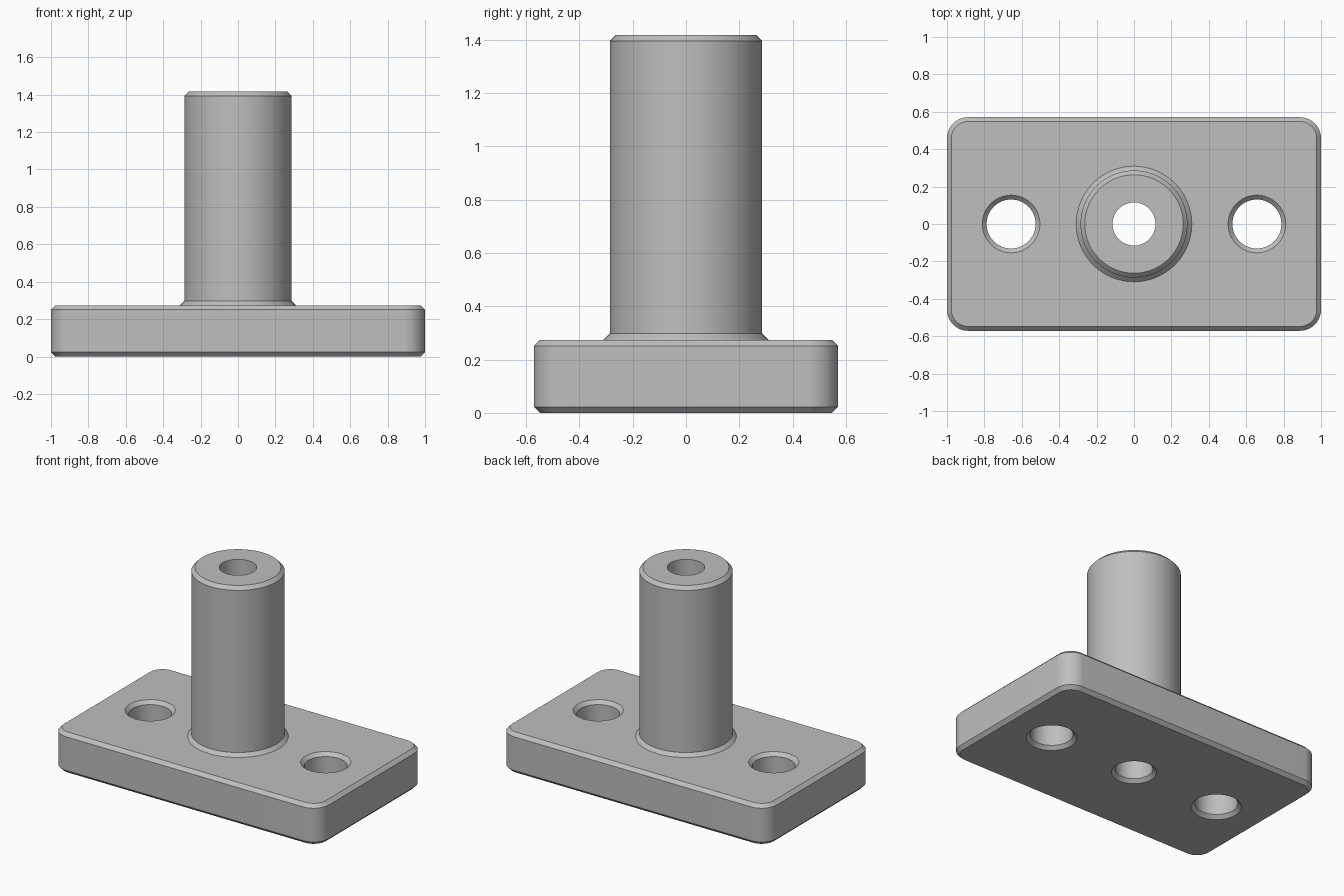
import bpy, bmesh
from math import cos, sin, pi

if "Cube" in bpy.data.objects:
    bpy.data.objects.remove(bpy.data.objects["Cube"])

HALF_X, HALF_Y, CORNER = 1.0, 0.571, 0.114
PLATE_TOP, POST_TOP, BEVEL = 0.274, 1.417, 0.023
POST_R, BORE_R, BOLT_R, BOLT_X = 0.286, 0.115, 0.131, 0.657

grey = bpy.data.materials.new("machined grey")
grey.use_nodes = True
colour = (0.52, 0.52, 0.52, 1)
grey.diffuse_color = colour
grey.node_tree.nodes["Principled BSDF"].inputs["Base Color"].default_value = colour


def loft(name, rings):
    """Closed solid through a stack of matching rings of points."""
    bm = bmesh.new()
    loops = [[bm.verts.new(p) for p in ring] for ring in rings]
    n = len(loops[0])
    for a, b in zip(loops, loops[1:]):
        for i in range(n):
            j = (i + 1) % n
            bm.faces.new((a[i], a[j], b[j], b[i]))
    bm.faces.new(loops[0][::-1])
    bm.faces.new(loops[-1])
    mesh = bpy.data.meshes.new(name)
    bm.to_mesh(mesh)
    bm.free()
    mesh.materials.append(grey)
    obj = bpy.data.objects.new(name, mesh)
    bpy.context.collection.objects.link(obj)
    return obj


def circle(r, z, cx=0, n=96):
    return [(cx + r * cos(2 * pi * i / n), r * sin(2 * pi * i / n), z) for i in range(n)]


def rounded_rectangle(inset, z, steps=16):
    r = CORNER - inset
    points = []
    for k, (sx, sy) in enumerate([(1, 1), (-1, 1), (-1, -1), (1, -1)]):
        for i in range(steps + 1):
            a = (k + i / steps) * pi / 2
            points.append((sx * (HALF_X - CORNER) + r * cos(a),
                           sy * (HALF_Y - CORNER) + r * sin(a), z))
    return points


def turned(name, profile, cx=0):
    return loft(name, [circle(r, z, cx) for r, z in profile])


# Rounded base plate with chamfered rims
plate = loft("flanged_post", [rounded_rectangle(inset, z) for inset, z in (
    (BEVEL, 0), (0, BEVEL), (0, PLATE_TOP - BEVEL), (BEVEL, PLATE_TOP))])

# Post with a sloped foot and chamfered top
post = turned("post", [(POST_R + BEVEL, PLATE_TOP / 2), (POST_R + BEVEL, PLATE_TOP),
                       (POST_R, PLATE_TOP + BEVEL), (POST_R, POST_TOP - BEVEL),
                       (POST_R - BEVEL, POST_TOP)])

# Bore through the post, chamfered underneath only
E = 0.05
bore = turned("bore_cutter", [(BORE_R + BEVEL + E, -E), (BORE_R, BEVEL), (BORE_R, POST_TOP + E)])

# Bolt holes, chamfered at both ends
bolts = [turned("bolt_hole_cutter", [(BOLT_R + BEVEL + E, -E), (BOLT_R, BEVEL),
                                     (BOLT_R, PLATE_TOP - BEVEL),
                                     (BOLT_R + BEVEL + E, PLATE_TOP + E)], s * BOLT_X)
         for s in (-1, 1)]

# Join the post and cut the holes
for tool, operation in [(post, "UNION"), (bore, "DIFFERENCE")] + [(b, "DIFFERENCE") for b in bolts]:
    mod = plate.modifiers.new(tool.name, "BOOLEAN")
    mod.operation, mod.solver, mod.object = operation, "EXACT", tool
    with bpy.context.temp_override(object=plate, active_object=plate):
        bpy.ops.object.modifier_apply(modifier=mod.name)
    bpy.data.objects.remove(tool)

# Smooth round walls, crisp chamfer edges
bpy.ops.object.select_all(action="DESELECT")
plate.select_set(True)
bpy.context.view_layer.objects.active = plate
bpy.ops.object.shade_smooth_by_angle(angle=pi / 7)
